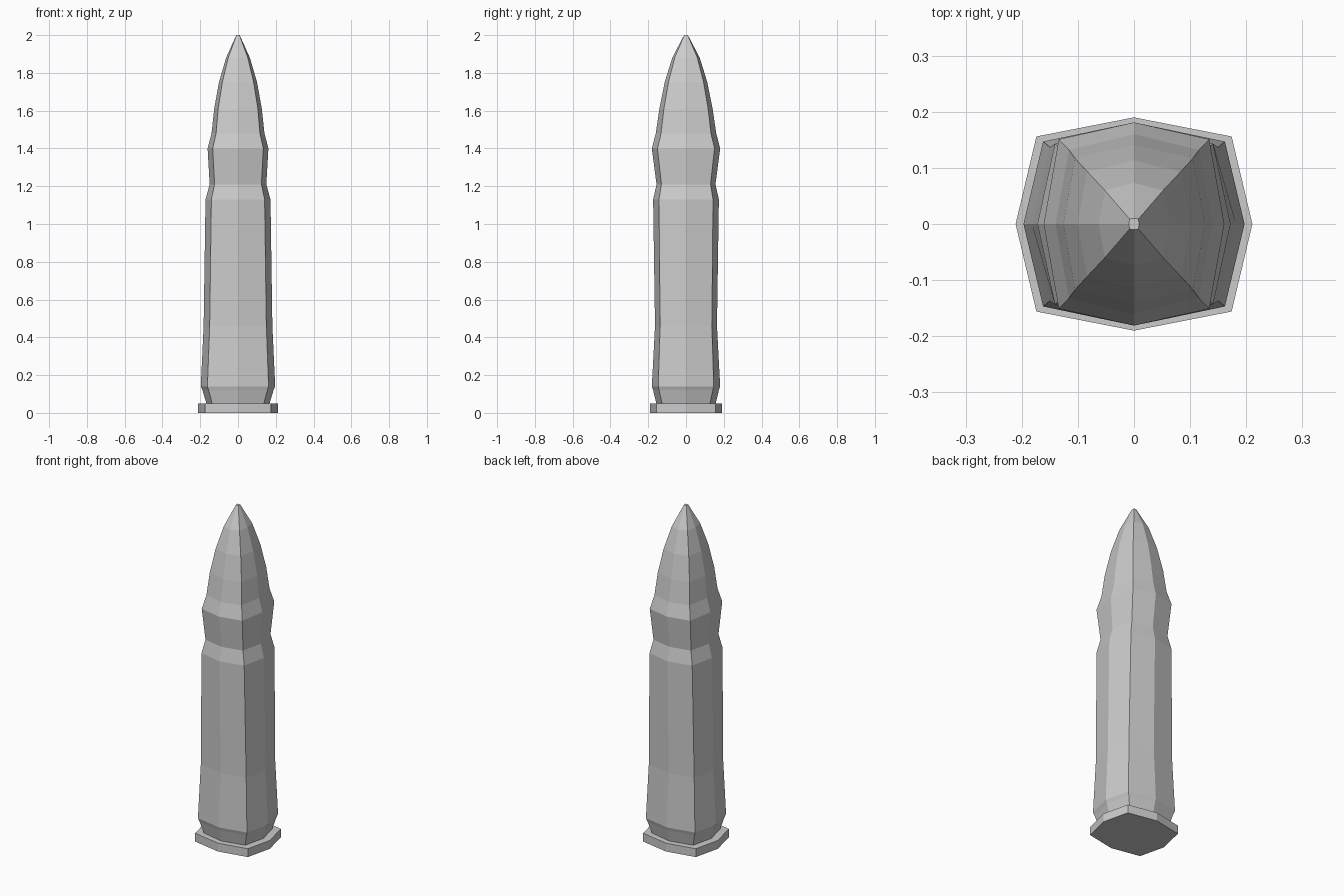
import bpy, bmesh


def loft(name, rings):
    """Skin stretched octagons: z, side x, front y, corner x, corner y."""
    bm = bmesh.new()
    loops = []
    for z, a, b, c, d in rings:
        pts = [(a, 0), (c, d), (0, b), (-c, d), (-a, 0), (-c, -d), (0, -b), (c, -d)]
        loops.append([bm.verts.new((x, y, z)) for x, y in pts])
    for lo, hi in zip(loops, loops[1:]):
        for i in range(8):
            j = (i + 1) % 8
            bm.faces.new((lo[i], lo[j], hi[j], hi[i]))
    bm.faces.new(loops[0][::-1])
    bm.faces.new(loops[-1])
    mesh = bpy.data.meshes.new(name)
    bm.to_mesh(mesh)
    bm.free()
    obj = bpy.data.objects.new(name, mesh)
    bpy.context.collection.objects.link(obj)
    return obj


# Flat base rim
loft("base_rim", [(0, 0.211, 0.19, 0.174, 0.156), (0.05, 0.211, 0.19, 0.174, 0.156)])

# Tapered casing with groove, shoulder and neck
loft("casing", [
    (0.05, 0.167, 0.157, 0.137, 0.127),
    (0.12, 0.188, 0.174, 0.155, 0.142),
    (0.14, 0.197, 0.181, 0.162, 0.147),
    (0.46, 0.182, 0.164, 0.150, 0.137),
    (1.13, 0.172, 0.174, 0.141, 0.143),
    (1.21, 0.150, 0.156, 0.124, 0.130),
    (1.40, 0.161, 0.181, 0.134, 0.151),
    (1.48, 0.140, 0.160, 0.116, 0.132),
])

# Pointed tip
loft("pointed_tip", [
    (1.48, 0.140, 0.160, 0.116, 0.132),
    (1.61, 0.126, 0.141, 0.105, 0.117),
    (1.75, 0.101, 0.113, 0.083, 0.093),
    (1.88, 0.063, 0.073, 0.052, 0.060),
    (2.00, 0.009, 0.010, 0.008, 0.009),
])
